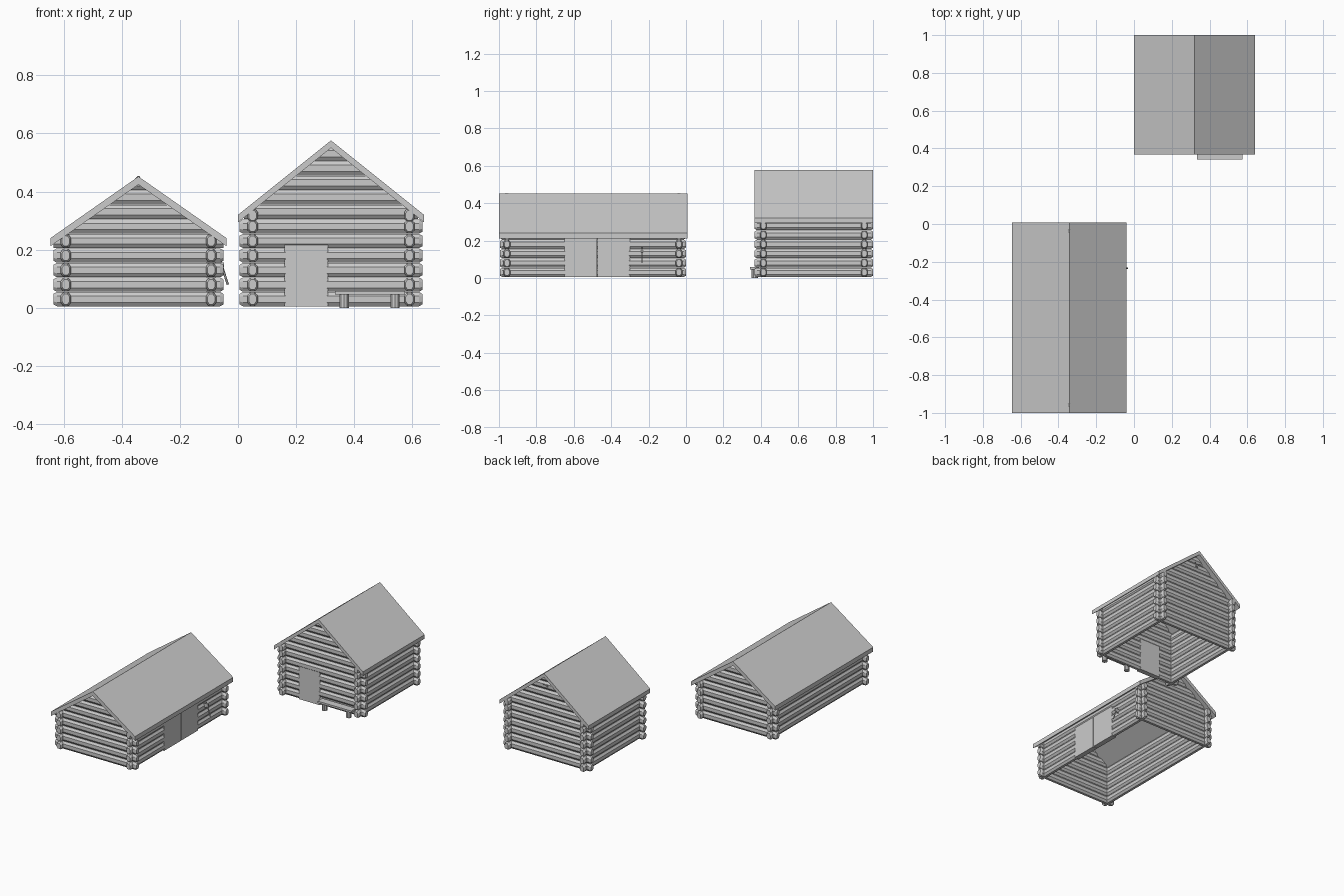
import bpy, bmesh, math
from mathutils import Matrix, Vector

if "Cube" in bpy.data.objects:
    bpy.data.objects.remove(bpy.data.objects["Cube"])

STEP = 0.05
PROFILE = [(-.018, -.011), (-.008, -.0245), (.008, -.0245), (.018, -.011),
           (.018, .011), (.008, .0245), (-.008, .0245), (-.018, .011)]


def finish(bm, name):
    bmesh.ops.recalc_face_normals(bm, faces=bm.faces)
    me = bpy.data.meshes.new(name)
    bm.to_mesh(me)
    bm.free()
    ob = bpy.data.objects.new(name, me)
    bpy.context.collection.objects.link(ob)
    return ob


def loft(bm, rings):
    rows = [[bm.verts.new(p) for p in r] for r in rings]
    n = len(rows[0])
    for a, b in zip(rows, rows[1:]):
        for i in range(n):
            bm.faces.new((a[i], a[(i + 1) % n], b[(i + 1) % n], b[i]))
    bm.faces.new(rows[0])
    bm.faces.new(rows[-1])


def place(axis, u, v, w):
    return (u, v, w) if axis == 'x' else (v, u, w)


def add_log(bm, axis, u0, u1, v, z, taper0=True, taper1=True):
    # faceted log with narrowed ends where it sticks out past the corner
    stops = [(u0, .72 if taper0 else 1)]
    if taper0:
        stops.append((u0 + .012, 1))
    if taper1:
        stops.append((u1 - .012, 1))
    stops.append((u1, .72 if taper1 else 1))
    loft(bm, [[place(axis, u, v + a * s, z + b * s) for a, b in PROFILE]
              for u, s in stops])


def wall(name, axis, mid, half, v, heights, gap=None, gap_top=0):
    bm = bmesh.new()
    for z in heights:
        if gap and z < gap_top:
            add_log(bm, axis, mid - half, gap[0] + .004, v, z, True, False)
            add_log(bm, axis, gap[1] - .004, mid + half, v, z, False, True)
        else:
            add_log(bm, axis, mid - half, mid + half, v, z)
    return finish(bm, name)


def gable(name, cx, y, z, half, apex, slope):
    # shrinking logs with ends cut to the roof pitch
    bm = bmesh.new()
    while z - .0245 < apex - .03:
        rings = []
        for side in (-1, 1):
            rings.append([(cx + side * max(.002, min(half, (apex - .013 - z - b) / slope)),
                           y + a, z + b) for a, b in PROFILE])
        loft(bm, rings)
        z += STEP
    return finish(bm, name)


def roof(name, cx, half, y0, y1, apex, slope, t):
    low = apex - half * slope
    pts = [(-half, low), (0, apex), (half, low),
           (half, low - t), (0, apex - t), (-half, low - t)]
    bm = bmesh.new()
    loft(bm, [[(cx + x, y, z) for x, z in pts] for y in (y0, y1)])
    return finish(bm, name)


def box(name, lo, hi):
    bm = bmesh.new()
    lo, hi = Vector(lo), Vector(hi)
    m = Matrix.Translation((lo + hi) / 2) @ Matrix.Diagonal((*(hi - lo), 1))
    bmesh.ops.create_cube(bm, size=1, matrix=m)
    return finish(bm, name)


def rod(name, p0, p1, r, n=8, r2=None):
    p0, p1 = Vector(p0), Vector(p1)
    d = p1 - p0
    bm = bmesh.new()
    m = Matrix.Translation((p0 + p1) / 2) @ d.to_track_quat('Z', 'Y').to_matrix().to_4x4()
    bmesh.ops.create_cone(bm, cap_ends=True, segments=n, radius1=r,
                          radius2=r if r2 is None else r2, depth=d.length, matrix=m)
    return finish(bm, name)


def rows(n):
    return [.03 + STEP * k for k in range(n)]


# Barn: log walls, gables, roof
cx, cy = -.3425, -.4975
wall('barn_left_wall', 'y', cy, .4975, cx - .25, rows(5))
wall('barn_right_wall', 'y', cy, .4975, cx + .25, rows(5), (-.65, -.30), .2)
for label, s in (('front', -1), ('back', 1)):
    wall(f'barn_{label}_wall', 'x', cx, .293, cy + s * .46, rows(4))
    gable(f'barn_{label}_gable', cx, cy + s * .46, .23, .293, .452, .70)
roof('barn_roof', cx, .3025, -1.0, .008, .452, .70, .028)

# Barn double doors
for label, y0, y1 in (('left', -.65, -.477), ('right', -.473, -.30)):
    box(f'barn_{label}_door', (-.109, y0, .004), (-.076, y1, .21))

# Axe stuck in the barn wall
rod('axe_handle', (-.062, -.235, .165), (-.035, -.235, .08), .004, 6)
bm = bmesh.new()
loft(bm, [[(x, -.235 + y, .142 + z) for x, y, z in
           ((-.085, -.001, -.018), (-.085, .001, -.018), (-.085, .001, .014), (-.085, -.001, .014))],
          [(x, -.235 + y, .148 + z) for x, y, z in
           ((-.048, -.005, -.008), (-.048, .005, -.008), (-.048, .005, .008), (-.048, -.005, .008))]])
finish(bm, 'axe_head')

# Cabin: log walls, gables, roof
cx, cy = .32, .6835
for label, s in (('left', -1), ('right', 1)):
    wall(f'cabin_{label}_wall', 'y', cy, .3165, cx + s * .27, rows(6) + [.318])
wall('cabin_front_wall', 'x', cx, .315, cy - .27, rows(6), (.16, .31), .22)
wall('cabin_back_wall', 'x', cx, .315, cy + .27, rows(6))
for label, s in (('front', -1), ('back', 1)):
    gable(f'cabin_{label}_gable', cx, cy + s * .27, .33, .3, .576, .80)
roof('cabin_roof', cx, .32, .367, 1.0, .576, .80, .026)
box('cabin_door', (.16, .397, .004), (.31, .43, .232))

# Small horns on the cabin back gable
box('horn_mount', (.312, .965, .475), (.328, .978, .492))
for label, s in (('left', -1), ('right', 1)):
    rod(f'horn_{label}', (.32, .975, .485), (.32 + s * .02, .985, .497), .004, 6, .001)

# Bench beside the cabin door
box('bench_seat', (.333, .342, .046), (.575, .39, .058))
for label, x in (('left', .365), ('right', .54)):
    rod(f'bench_{label}_leg', (x, .367, 0), (x, .367, .047), .017, 10)
